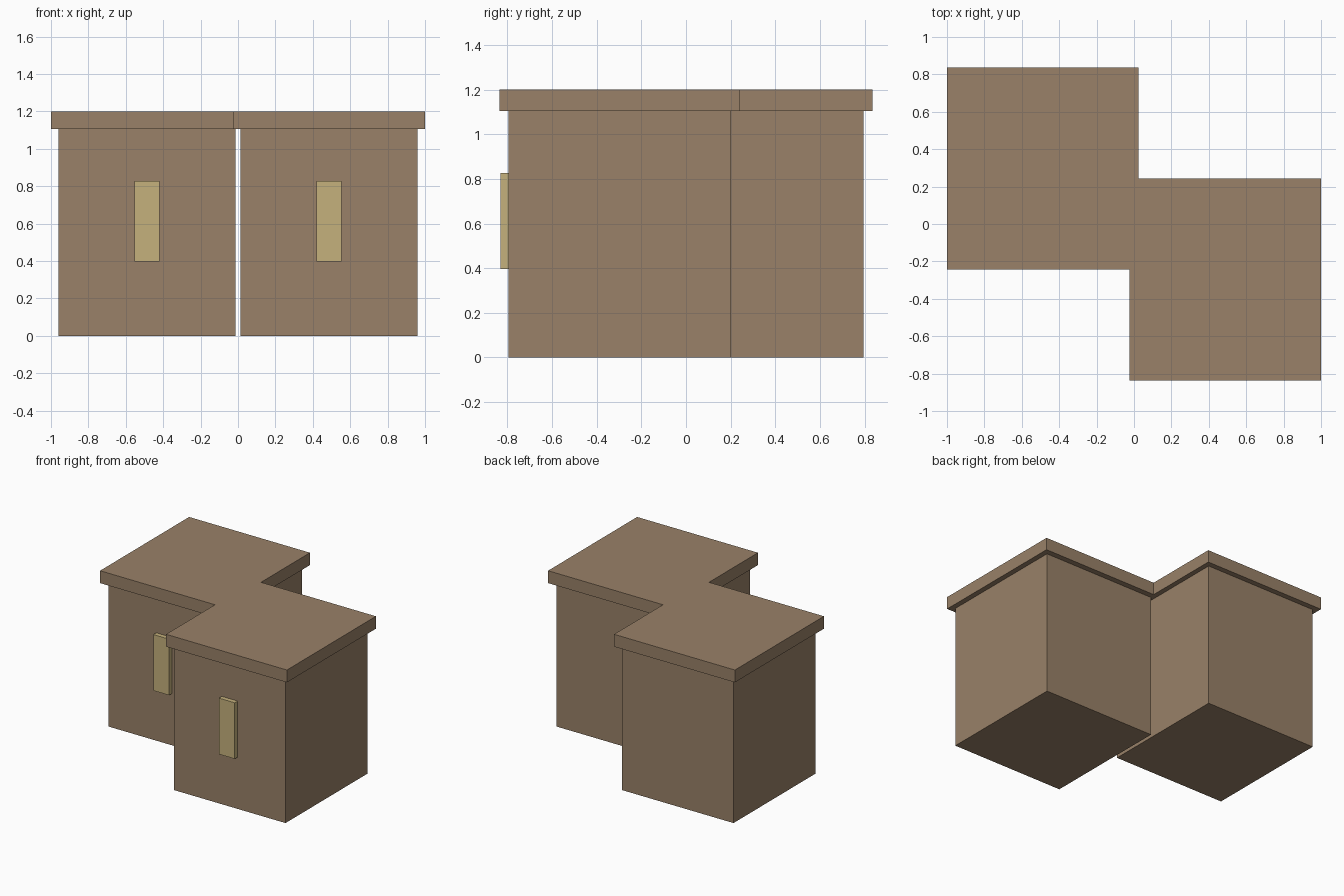
import bpy
import bmesh

cube = bpy.data.objects.get("Cube")
if cube:
    bpy.data.objects.remove(cube, do_unlink=True)


def make_material(name, rgb):
    mat = bpy.data.materials.new(name)
    mat.use_nodes = True
    color = (*rgb, 1.0)
    mat.diffuse_color = color
    mat.node_tree.nodes["Principled BSDF"].inputs["Base Color"].default_value = color
    return mat


def prism(name, outline, bottom, top, mat):
    """Extrude a counter-clockwise floor outline from bottom to top."""
    bm = bmesh.new()
    base = bm.faces.new([bm.verts.new((x, y, bottom)) for x, y in outline])
    raised = bmesh.ops.extrude_face_region(bm, geom=[base], use_keep_orig=True)["geom"]
    verts = [v for v in raised if isinstance(v, bmesh.types.BMVert)]
    bmesh.ops.translate(bm, verts=verts, vec=(0, 0, top - bottom))
    bmesh.ops.recalc_face_normals(bm, faces=bm.faces)
    mesh = bpy.data.meshes.new(name)
    bm.to_mesh(mesh)
    bm.free()
    mesh.materials.append(mat)
    obj = bpy.data.objects.new(name, mesh)
    bpy.context.collection.objects.link(obj)
    return obj


def rectangle(x0, x1, y0, y1):
    return [(x0, y0), (x1, y0), (x1, y1), (x0, y1)]


clay = make_material("clay brown", (0.319, 0.220, 0.138))
straw = make_material("straw yellow", (0.558, 0.440, 0.202))

WALL_TOP, ROOF_TOP = 1.105, 1.2

# Two offset blocks, each with a raised window panel on its front
for side, x0, x1, front in (("left", 0.013, 0.96, -0.795),
                            ("right", -0.96, -0.013, -0.2)):
    prism(side + "_block", rectangle(x0, x1, front, front + 0.995), 0, WALL_TOP, clay)
    mid = (x0 + x1) / 2
    prism(side + "_window", rectangle(mid - 0.067, mid + 0.067, front - 0.035, front),
          0.397, 0.827, straw)

# One stepped roof slab over both blocks; its outline repeats after a half turn
half = [(-0.025, -0.836), (1, -0.836), (1, 0.243), (0.025, 0.243)]
prism("roof", half + [(-x, -y) for x, y in half], WALL_TOP, ROOF_TOP, clay)
